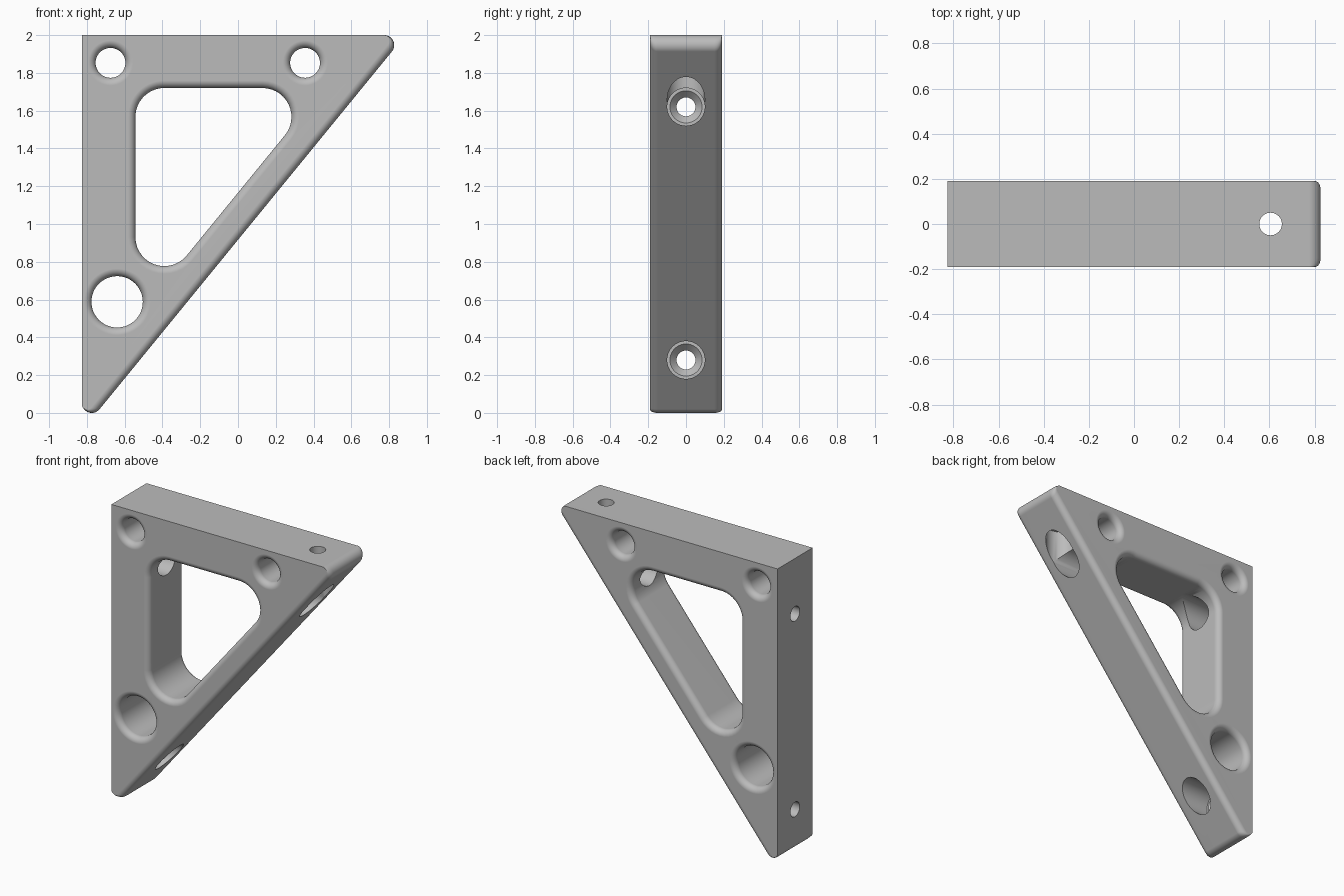
import bpy, bmesh, math
from mathutils import Vector

HALF_W, HALF_Y, TOP = 0.827, 0.19, 2.0
FILLET = 0.04          # rounded edges on the side faces
TIP_R = 0.053          # rounding of the two sharp tips
SLOPE = math.atan2(TOP - 2 * TIP_R, 2 * (HALF_W - TIP_R))
NX, NZ = math.sin(SLOPE), -math.cos(SLOPE)   # outward normal of the sloped side
HYP = SLOPE - math.pi / 2                    # its angle
REACH = NX * (HALF_W - TIP_R) + NZ * (TOP - TIP_R) + TIP_R

old = bpy.data.objects.get("Cube")
if old:
    bpy.data.objects.remove(old, do_unlink=True)

grey = bpy.data.materials.new("plain grey")
grey.use_nodes = True
COLOR = (0.5, 0.5, 0.5, 1)
grey.diffuse_color = COLOR
grey.node_tree.nodes["Principled BSDF"].inputs["Base Color"].default_value = COLOR


def arc(cx, cz, r, a, b, n=14):
    return [(cx + r * math.cos(a + (b - a) * i / n),
             cz + r * math.sin(a + (b - a) * i / n)) for i in range(n + 1)]


def loft(name, loops):
    """Closed solid through a list of equal-length loops of 3D points."""
    bm = bmesh.new()
    rings = [[bm.verts.new(p) for p in loop] for loop in loops]
    for low, high in zip(rings, rings[1:]):
        for i in range(len(low)):
            j = (i + 1) % len(low)
            bm.faces.new((low[i], low[j], high[j], high[i]))
    bm.faces.new(rings[0])
    bm.faces.new(rings[-1])
    bmesh.ops.recalc_face_normals(bm, faces=bm.faces)
    mesh = bpy.data.meshes.new(name)
    bm.to_mesh(mesh)
    bm.free()
    mesh.materials.append(grey)
    obj = bpy.data.objects.new(name, mesh)
    bpy.context.collection.objects.link(obj)
    return obj


def fillet_layers(n=6):
    """(y, offset) pairs from front to back following a quarter-round at both ends."""
    half = []
    for i in range(n + 1):
        t = math.pi / 2 * i / n
        half.append((HALF_Y - FILLET + FILLET * math.sin(t), FILLET * (1 - math.cos(t))))
    return [(-y, o) for y, o in reversed(half)] + half


def side_loft(name, outline, layers):
    return loft(name, [[(x, y, z) for x, z in outline(o)] for y, o in layers])


# Triangular body, sloped side rounded over
def body_outline(d):
    r, reach = TIP_R - 0.63 * d, REACH - d
    tz, bx = TOP - r, r - HALF_W
    tx = (reach - r - NZ * tz) / NX
    bz = (reach - r - NX * bx) / NZ
    return ([(-HALF_W, TOP)] + arc(tx, tz, r, math.pi / 2, HYP)
            + arc(bx, bz, r, HYP, -math.pi))


bracket = side_loft("bracket_body", body_outline, fillet_layers())
cutters = []


# Openings through the side faces, flared at both ends
def add_opening(name, outline):
    end = HALF_Y + 0.06
    layers = [(-end, FILLET)] + fillet_layers() + [(end, FILLET)]
    cutters.append(side_loft(name, outline, layers))


def window_outline(o):
    r = 0.153 + o
    return (arc(-0.39, 1.567, r, math.pi, math.pi / 2)
            + arc(0.13, 1.567, r, math.pi / 2, HYP)
            + arc(-0.39, 0.93, r, HYP, -math.pi))


add_opening("window_cutter", window_outline)
for x, z, r in ((-0.675, 1.853, 0.079), (0.355, 1.853, 0.079), (-0.64, 0.588, 0.136)):
    add_opening("side_hole_cutter",
                lambda o: arc(x, z, r + o, 0, 2 * math.pi, 48)[:-1])


# Stepped screw holes: narrow shaft, countersink, wide bore
def add_screw_hole(origin, axis, length):
    axis = Vector(axis)
    u = Vector((0, 1, 0))
    v = axis.cross(u)
    steps = ((-0.1, 0.05), (0.1, 0.05), (0.137, 0.085), (0.137, 0.1), (length, 0.1))
    cutters.append(loft("screw_hole_cutter", [
        [Vector(origin) + axis * s + u * a + v * b
         for a, b in arc(0, 0, r, 0, 2 * math.pi, 40)[:-1]] for s, r in steps]))


add_screw_hole((-HALF_W, 0, 0.28), (1, 0, 0), 0.7)
add_screw_hole((-HALF_W, 0, 1.62), (1, 0, 0), 1.7)
add_screw_hole((0.605, 0, TOP), (0, 0, -1), 0.7)

# Cut everything out of the body
bpy.ops.object.select_all(action="DESELECT")
bpy.context.view_layer.objects.active = bracket
bracket.select_set(True)
for cutter in cutters:
    cutter.hide_render = True
    mod = bracket.modifiers.new("cut", "BOOLEAN")
    mod.operation = "DIFFERENCE"
    mod.solver = "EXACT"
    mod.object = cutter
    bpy.ops.object.modifier_apply(modifier=mod.name)
    bpy.data.objects.remove(cutter, do_unlink=True)

# Smooth shading with crisp edges
bpy.ops.object.shade_smooth_by_angle(angle=math.radians(30))
weighted = bracket.modifiers.new("weighted_normals", "WEIGHTED_NORMAL")
weighted.keep_sharp = True
